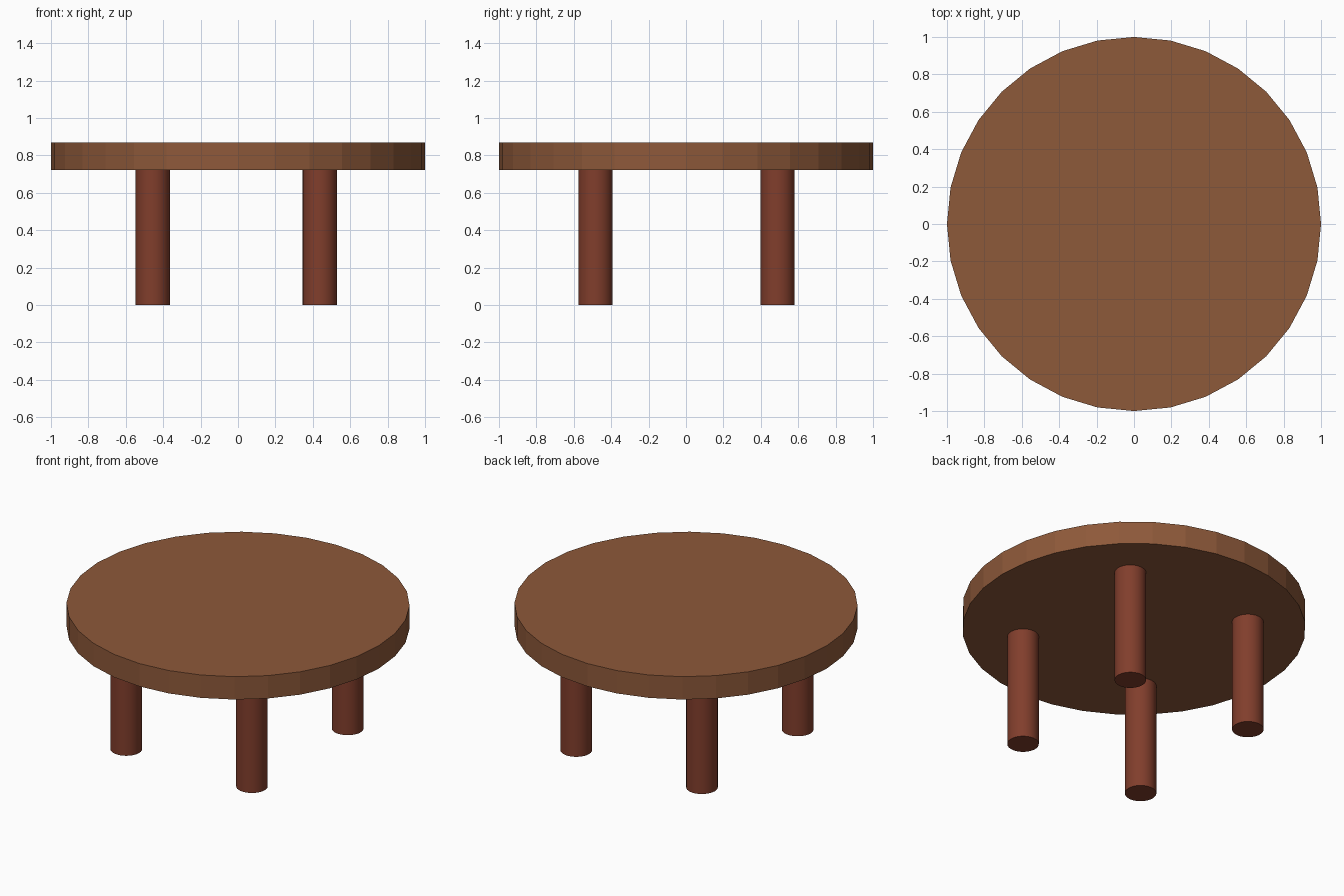
import bpy
import math

if "Cube" in bpy.data.objects:
    bpy.data.objects.remove(bpy.data.objects["Cube"])


def material(name, color):
    mat = bpy.data.materials.new(name)
    mat.diffuse_color = color
    mat.use_nodes = True
    mat.node_tree.nodes["Principled BSDF"].inputs["Base Color"].default_value = mat.diffuse_color
    return mat


def cylinder(name, radius, x, y, z0, z1, mat, smooth=False):
    bpy.ops.mesh.primitive_cylinder_add(
        vertices=32, radius=radius, depth=z1 - z0, location=(x, y, (z0 + z1) / 2))
    obj = bpy.context.object
    obj.name = name
    obj.data.materials.append(mat)
    if smooth:
        bpy.ops.object.shade_smooth_by_angle(angle=math.radians(30))
    return obj


top_wood = material("top_wood", (0.27, 0.10, 0.042, 1))
leg_wood = material("leg_wood", (0.22, 0.048, 0.025, 1))

UNDERSIDE, TOP = 0.722, 0.869

# Round faceted tabletop
cylinder("tabletop", 1.0, 0, 0, UNDERSIDE, TOP, top_wood)

# Four smooth round legs, set slightly off centre
for side, x in (("left", -0.456), ("right", 0.438)):
    for end, y in (("front", -0.484), ("back", 0.489)):
        cylinder(f"{end}_{side}_leg", 0.092, x, y, 0, UNDERSIDE, leg_wood, smooth=True)
